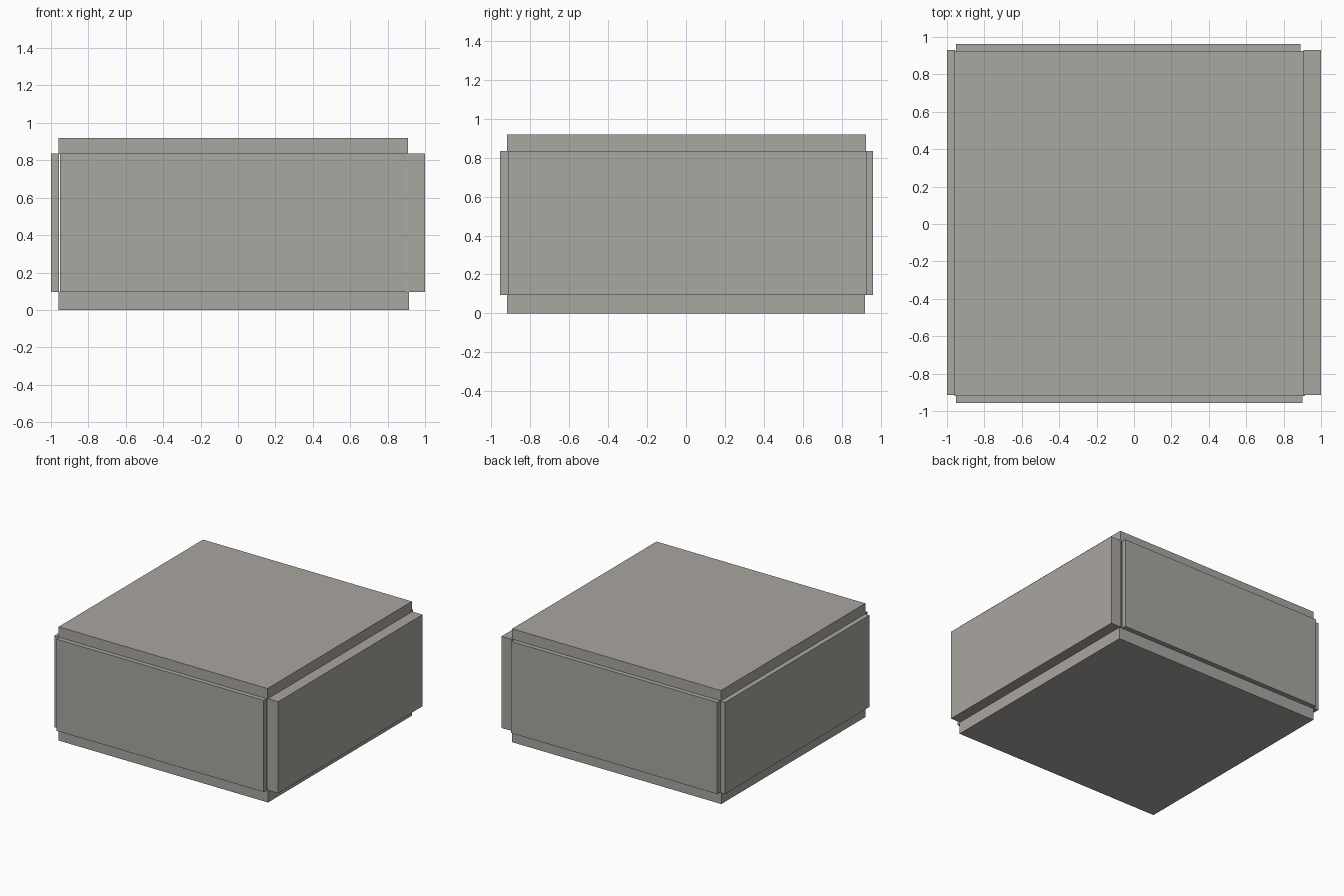
import bpy
import bmesh
from mathutils import Matrix, Vector

if "Cube" in bpy.data.objects:
    bpy.data.objects.remove(bpy.data.objects["Cube"])

# One flat warm grey for the whole crate
grey = bpy.data.materials.new("warm grey stone")
grey.diffuse_color = (0.40, 0.385, 0.355, 1.0)
grey.use_nodes = True
grey.node_tree.nodes["Principled BSDF"].inputs["Base Color"].default_value = grey.diffuse_color


def slab(name, lo, hi):
    """Box spanning two opposite corners."""
    lo, hi = Vector(lo), Vector(hi)
    bm = bmesh.new()
    bmesh.ops.create_cube(bm, size=1.0, matrix=Matrix.Translation((lo + hi) / 2)
                          @ Matrix.Diagonal((*(hi - lo), 1.0)))
    mesh = bpy.data.meshes.new(name)
    bm.to_mesh(mesh)
    bm.free()
    mesh.materials.append(grey)
    obj = bpy.data.objects.new(name, mesh)
    bpy.context.collection.objects.link(obj)


# Horizontal slabs
slab("bottom_panel", (-0.96, -0.92, 0.0), (0.913, 0.92, 0.097))
slab("top_panel", (-0.96, -0.92, 0.835), (0.908, 0.925, 0.92))

# Side walls, meeting the slabs along their edges
slab("left_panel", (-1.0, -0.915, 0.095), (-0.958, 0.93, 0.836))
slab("right_panel", (0.905, -0.915, 0.095), (1.0, 0.93, 0.836))

# Front and back walls
slab("front_panel", (-0.953, -0.957, 0.095), (0.90, -0.914, 0.836))
slab("back_panel", (-0.953, 0.922, 0.095), (0.89, 0.962, 0.836))
